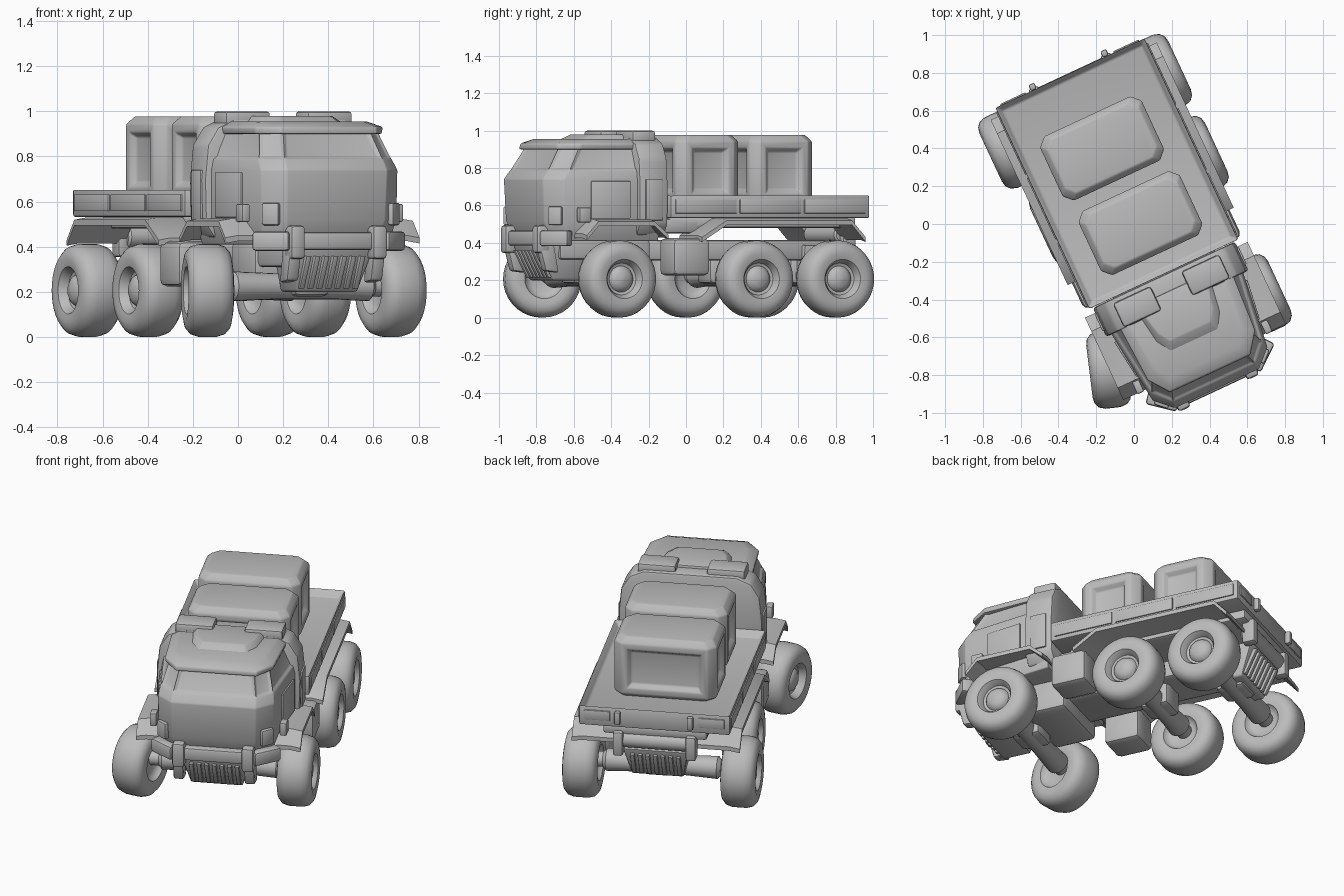
import bpy, bmesh, math
from mathutils import Matrix, Vector

if "Cube" in bpy.data.objects:
    bpy.data.objects.remove(bpy.data.objects["Cube"])

HEADING = Matrix.Rotation(math.radians(25), 4, 'Z')   # truck stands turned on the ground
CX = 0.03                                             # body centre line
grey = bpy.data.materials.new("plain_grey")
grey.diffuse_color = (0.5, 0.5, 0.5, 1)
grey.use_nodes = True
grey.node_tree.nodes["Principled BSDF"].inputs["Base Color"].default_value = grey.diffuse_color


def finish(bm, name, bevel=0.0, seg=2):
    bmesh.ops.recalc_face_normals(bm, faces=bm.faces[:])
    if bevel:
        edges = [e for e in bm.edges if len(e.link_faces) == 2 and e.calc_face_angle(0) > 0.45]
        bmesh.ops.bevel(bm, geom=edges, offset=bevel, segments=seg, affect='EDGES',
                        profile=0.5, clamp_overlap=True)
    bm.transform(HEADING)
    me = bpy.data.meshes.new(name)
    bm.to_mesh(me)
    bm.free()
    me.materials.append(grey)
    ob = bpy.data.objects.new(name, me)
    bpy.context.collection.objects.link(ob)
    return ob


def loft(rings):
    bm = bmesh.new()
    vs = [[bm.verts.new(p) for p in r] for r in rings]
    n = len(vs[0])
    for a, b in zip(vs, vs[1:]):
        for i in range(n):
            bm.faces.new((a[i], a[(i + 1) % n], b[(i + 1) % n], b[i]))
    bm.faces.new(vs[0][::-1])
    bm.faces.new(vs[-1])
    bmesh.ops.recalc_face_normals(bm, faces=bm.faces[:])
    return bm


def cube(c, size, rz=0.0):
    bm = bmesh.new()
    m = Matrix.Translation(c) @ Matrix.Rotation(rz, 4, 'Z') @ Matrix.Diagonal((*size, 1))
    bmesh.ops.create_cube(bm, size=1, matrix=m)
    bm.normal_update()
    return bm


def box(name, c, size, bevel=0.012, rz=0.0):
    return finish(cube(c, size, rz), name, bevel)


def prism_x(name, pts, x0, x1, bevel=0.008):
    return finish(loft([[(x, y, z) for y, z in pts] for x in (x0, x1)]), name, bevel)


def lathe_x(name, prof, c, rz=0.0, n=36):
    m = Matrix.Translation(c) @ Matrix.Rotation(rz, 4, 'Z')
    rings = [[m @ Vector((x, r * math.cos(2 * math.pi * i / n), r * math.sin(2 * math.pi * i / n)))
              for i in range(n)] for x, r in prof]
    return finish(loft(rings), name)


def plan(z, yf, hf, ys, hs, yb, hb):
    pts = [(-hf, yf), (hf, yf), (hs, ys), (hb, yb), (-hb, yb), (-hs, ys)]
    return [(CX + x, y, z) for x, y in pts]


# wheels: full rounded tyre, sunken rim, domed hub
tyre = [(-.06, .001), (-.06, .07), (-.075, .095), (-.095, .105), (-.102, .14), (-.095, .172),
        (-.075, .195), (-.04, .206), (.04, .206), (.075, .195), (.095, .172), (.102, .14),
        (.095, .105), (.075, .092), (.055, .085), (.05, .07), (.066, .062), (.08, .04), (.085, .001)]
wheels = [("front_right", .458, -.62, 0), ("middle_right", .465, .185, 0), ("rear_right", .472, .66, 0),
          ("front_left", -.447, -.64, 162), ("middle_left", -.362, .165, 180), ("rear_left", -.437, .64, 180)]
for nm, x, y, a in wheels:
    lathe_x("wheel_" + nm, tyre, (x, y, .207), math.radians(a))

# axles with swollen ends and a differential
for i, (y, left) in enumerate(((-.63, -.42), (.175, -.33), (.65, -.40))):
    lathe_x(f"axle_{i}", [(left, .045), (left + .08, .045), (left + .1, .066), (-.12, .058), (.18, .058),
                          (.34, .066), (.36, .045), (.43, .045)], (0, y, .225), n=20)
    box(f"differential_{i}", (CX, y, .26), (.18, .18, .16), .03)

# chassis
box("chassis_frame", (CX, .2, .36), (.3, 1.2, .11), .02)
box("front_subframe", (CX, -.6, .38), (.4, .5, .14), .02)
box("belly_case", (CX, -.45, .33), (.44, .26, .2), .03)
box("cab_mount", (CX, -.2, .49), (.6, .26, .08), .02)
for s in (-1, 1):
    side = "right" if s > 0 else "left"
    box("side_tank_" + side, (CX + s * .36, -.19, .325), (.2, .22, .2), .03)
    # fenders: bent plates drooping toward the outside
    for nm, pts, xo in (("rear", [(-.145, .44), (.0, .53), (.74, .53), (.82, .44)], .485),
                        ("front", [(-.82, .45), (-.75, .525), (-.42, .525), (-.34, .455)], .475)):
        rings = []
        for x, dz in ((.2, 0), (xo - .06, 0), (xo, -.01)):
            rings.append([(CX + s * x, y, z + dz) for y, z in pts] +
                         [(CX + s * x, y, z + dz - .025) for y, z in pts[::-1]])
        finish(loft(rings), f"fender_{nm}_{side}")

# cargo bed: tray with a raised rim around the sunken floor
bm = cube((CX, .28, .595), (.87, 1.175, .125))
top = max(bm.faces, key=lambda f: f.calc_center_median().z)
bmesh.ops.inset_region(bm, faces=[top], thickness=.04)
bmesh.ops.translate(bm, verts=top.verts[:], vec=(0, 0, -.045))
finish(bm, "cargo_bed", .01)
box("bed_underframe", (CX, .3, .51), (.6, 1.1, .06), .015)
for s in (-1, 1):
    side = "right" if s > 0 else "left"
    for i, y in enumerate((-.1, .28, .66)):
        box(f"bed_side_panel_{side}_{i}", (CX + s * .436, y, .595), (.012, .36, .075), .004)
    box("tail_light_" + side, (CX + s * .33, .868, .6), (.15, .014, .06), .005)

# crates: chunky rounded boxes with sunken panels on every side
for i, (x, y) in enumerate(((.033, -.01), (.016, .434))):
    hx, hy, z0, z1, c = .296, .187, .6, .978, .045

    def crate_ring(z, d):
        a, b = hx - d, hy - d
        pts = [(-a + c, -b), (a - c, -b), (a, -b + c), (a, b - c), (a - c, b), (-a + c, b),
               (-a, b - c), (-a, -b + c)]
        return [(x + px, y + py, z) for px, py in pts]
    bm = loft([crate_ring(z0, .03), crate_ring(z0 + .03, 0), crate_ring(z1 - .035, 0), crate_ring(z1, .03)])
    big = [f for f in bm.faces if f.calc_area() > .05 and abs(f.normal.z) < .1]
    bmesh.ops.inset_individual(bm, faces=big, thickness=.05, depth=0)
    bmesh.ops.inset_individual(bm, faces=big, thickness=.03, depth=-.03)
    finish(bm, f"crate_{i}", .008)

# cab shell, window band sunk into the faces
bm = loft([plan(.41, -.92, .22, -.85, .31, -.35, .37), plan(.52, -.965, .24, -.89, .33, -.35, .40),
           plan(.74, -.975, .245, -.89, .335, -.35, .40), plan(.79, -.94, .24, -.85, .325, -.35, .39),
           plan(.93, -.855, .21, -.77, .285, -.35, .33)])
glass = [f for f in bm.faces if .82 < f.calc_center_median().z < .9 and f.normal.y < .5]
bmesh.ops.inset_individual(bm, faces=glass, thickness=.022, depth=-.012)
finish(bm, "cab", .006)
finish(loft([plan(.90, -.89, .235, -.78, .31, -.4, .33), plan(.93, -.885, .235, -.78, .315, -.4, .335),
             plan(.955, -.82, .2, -.73, .26, -.4, .29)]), "cab_roof", .008)
finish(loft([plan(.95, -.70, .14, -.62, .19, -.4, .22), plan(.98, -.64, .12, -.58, .16, -.4, .2)]),
       "roof_hatch", .006)

# rear cab hoop and roof pods
half = [(.37, .44), (.41, .5), (.415, .7), (.40, .85), (.35, .93), (.27, .965)]
hoop = [(CX + x, z) for x, z in half] + [(CX - x, z) for x, z in half[::-1]]
finish(loft([[(x, y, z) for x, z in hoop] for y in (-.48, -.31)]), "cab_hoop", .015)
for s in (-1, 1):
    side = "right" if s > 0 else "left"
    box("roof_pod_" + side, (CX + s * .2, -.405, .965), (.22, .14, .07), .015)
    box("hoop_vent_" + side, (CX + s * .414, -.395, .63), (.014, .1, .22), .005)
    box("cab_door_" + side, (CX + s * .368, -.63, .63), (.014, .22, .2), .005, -s * .13)
    box("headlight_" + side, (CX + s * .30, -.925, .545), (.08, .03, .1), .01, s * .75)
    box("marker_light_" + side, (CX + s * .375, -.79, .55), (.04, .07, .08), .008)
    # front bumper ends and uprights
    box("bumper_end_" + side, (CX + s * .29, -.915, .425), (.17, .07, .085), .015, s * .68)
    box("bumper_upright_" + side, (CX + s * .2, -.96, .42), (.072, .085, .15), .018)
    prism_x("bumper_leg_" + side, [(-.99, .4), (-.95, .25), (-.87, .24), (-.9, .4)],
            CX + s * .205 - .03, CX + s * .205 + .03, .012)
    # rear bumper uprights
    box("rear_upright_" + side, (CX + s * .21, .84, .43), (.06, .08, .15), .015)
    box("rear_hook_" + side, (CX + s * .21, .885, .6), (.035, .035, .08), .01)
box("front_bumper", (CX, -.945, .425), (.44, .08, .08), .015)

# front and rear slanted grilles with ribs
for nm, sy, y0, y1, yb in (("front", -1, .955, .87, .7), ("rear", 1, .84, .76, .6)):
    finish(loft([[(CX - h, sy * yo, z), (CX + h, sy * yo, z), (CX + h, sy * yb, z), (CX - h, sy * yb, z)]
                 for z, h, yo in ((.2, .15, y1), (.39, .19, y0))]), nm + "_grille_box", .012)
    for i in range(7):
        x = CX + (i - 3) * .044
        prism_x(f"{nm}_grille_rib_{i}", [(sy * (y0 + .012), .36), (sy * (y1 + .022), .215),
                                         (sy * (y1 - .02), .215), (sy * (y0 - .03), .36)],
                x - .012, x + .012, .004)
lathe_x("rear_roller", [(-.2, .04), (-.19, .05), (.19, .05), (.2, .04)], (CX, .82, .445), n=20)

# smooth shading with crisp corners
bpy.ops.object.select_all(action='SELECT')
bpy.context.view_layer.objects.active = bpy.data.objects["cab"]
bpy.ops.object.shade_smooth_by_angle(angle=math.radians(38))
